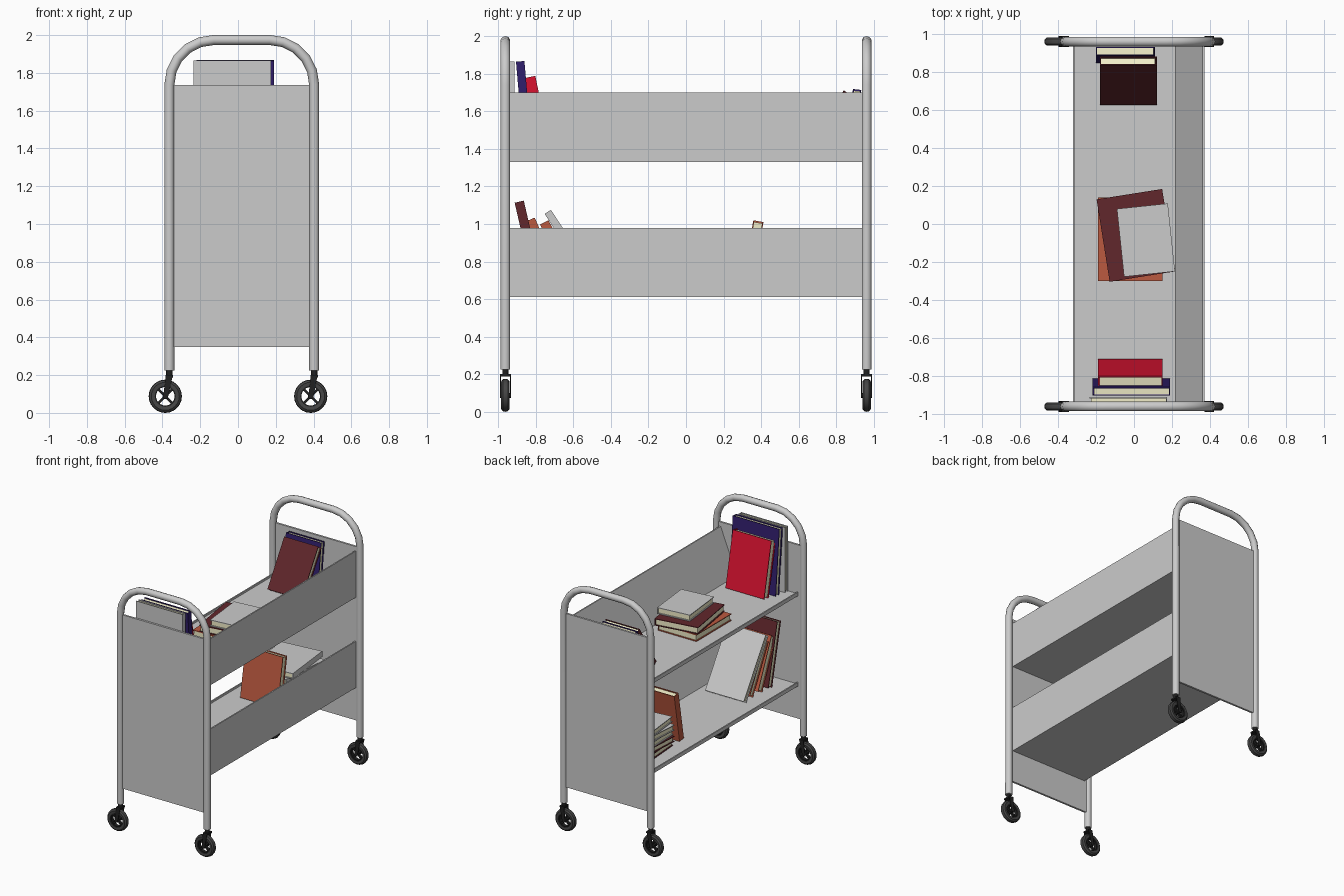
import bpy, math
from mathutils import Matrix, Vector

if "Cube" in bpy.data.objects:
    bpy.data.objects.remove(bpy.data.objects["Cube"])


def material(name, rgb):
    m = bpy.data.materials.new(name)
    m.diffuse_color = (*rgb, 1)
    m.use_nodes = True
    m.node_tree.nodes["Principled BSDF"].inputs["Base Color"].default_value = m.diffuse_color
    return m


RED = material("red_cover", (0.70, 0.006, 0.03))
NAVY = material("navy_cover", (0.03, 0.013, 0.15))
BROWN = material("brown_cover", (0.12, 0.02, 0.025))
ORANGE = material("orange_cover", (0.50, 0.10, 0.05))
CREAM = material("paper", (0.88, 0.85, 0.58))
RUBBER = material("rubber", (0.06, 0.06, 0.06))
BLACK = material("black_metal", (0.015, 0.015, 0.015))


def mesh_object(name, verts, faces, mats=(), face_mats=None):
    me = bpy.data.meshes.new(name)
    me.from_pydata(verts, [], faces)
    for m in mats:
        me.materials.append(m)
    if face_mats:
        for p, i in zip(me.polygons, face_mats):
            p.material_index = i
    ob = bpy.data.objects.new(name, me)
    bpy.context.collection.objects.link(ob)
    return ob


BOX_FACES = [(0, 2, 3, 1), (4, 5, 7, 6), (0, 1, 5, 4), (2, 6, 7, 3), (0, 4, 6, 2), (1, 3, 7, 5)]


def box_verts(x, y, z):
    return [(a, b, c) for c in z for b in y for a in x]


def box(name, x, y, z, mat=None):
    return mesh_object(name, box_verts(x, y, z), BOX_FACES, [mat] if mat else [])


def extrude_y(name, profile, y0, y1, mat=None):
    n = len(profile)
    verts = [(x, y, z) for y in (y0, y1) for x, z in profile]
    faces = [tuple(range(n)), tuple(range(2 * n - 1, n - 1, -1))]
    faces += [(i, i + n, (i + 1) % n + n, (i + 1) % n) for i in range(n)]
    return mesh_object(name, verts, faces, [mat] if mat else [])


def lathe_y(name, profile, centre, segs, mat):
    # closed (radius, y) profile turned about the y axis
    n = len(profile)
    verts, faces = [], []
    for s in range(segs):
        a = 2 * math.pi * s / segs
        for r, y in profile:
            verts.append((centre[0] + r * math.cos(a), centre[1] + y, centre[2] + r * math.sin(a)))
        t = (s + 1) % segs
        for i in range(n):
            j = (i + 1) % n
            faces.append((s * n + i, s * n + j, t * n + j, t * n + i))
    return smooth(mesh_object(name, verts, faces, [mat]))


def smooth(ob, angle=35):
    bpy.ops.object.select_all(action='DESELECT')
    ob.select_set(True)
    bpy.context.view_layer.objects.active = ob
    bpy.ops.object.shade_smooth_by_angle(angle=math.radians(angle))
    return ob


# Bent tube frames and end panels
CX, HALF, BEND, TUBE, END = 0.02, 0.383, 0.235, 0.0265, 0.962


def tube(name, pts, radius, mat=None):
    cu = bpy.data.curves.new(name, 'CURVE')
    cu.dimensions = '3D'
    cu.bevel_depth, cu.bevel_resolution, cu.use_fill_caps = radius, 3, True
    sp = cu.splines.new('POLY')
    sp.points.add(len(pts) - 1)
    for p, co in zip(sp.points, pts):
        p.co = (*co, 1)
    ob = bpy.data.objects.new(name, cu)
    bpy.context.collection.objects.link(ob)
    bpy.ops.object.select_all(action='DESELECT')
    ob.select_set(True)
    bpy.context.view_layer.objects.active = ob
    bpy.ops.object.convert(target='MESH')
    ob = bpy.context.view_layer.objects.active
    if mat:
        ob.data.materials.append(mat)
    return smooth(ob, 45)


for s, end in ((-1, "front"), (1, "back")):
    pts = [(CX - HALF, s * END, 0.225)]
    for cx, start in ((CX - HALF + BEND, 180), (CX + HALF - BEND, 90)):
        for k in range(6):
            a = math.radians(start - 18 * k)
            pts.append((cx + BEND * math.cos(a), s * END, 1.974 - BEND + BEND * math.sin(a)))
    pts.append((CX + HALF, s * END, 0.225))
    tube(end + "_frame", pts, TUBE)
    box(end + "_end_panel", (-0.345, 0.385), (s * END - 0.008, s * END + 0.008), (0.35, 1.735))

# Shelf troughs: flat floor, sloped inner back, upright outer back
for name, b in (("lower_shelf", 0.61), ("upper_shelf", 1.33)):
    extrude_y(name, [(-0.322, b), (0.372, b), (0.372, b + 0.37), (0.362, b + 0.37),
                     (0.22, b + 0.015), (-0.312, b + 0.015), (-0.312, b + 0.03), (-0.322, b + 0.03)],
              -END + 0.006, END - 0.006)

# Casters: tyre, rim, hub, four spokes, fork
for sy, end in ((-1, "front"), (1, "back")):
    for sx, side in ((-1, "left"), (1, "right")):
        n = f"{end}_{side}_"
        x, y, z = sx * 0.385, sy * END, 0.088
        leg = CX + sx * HALF
        lathe_y(n + "tyre", [(0.056, -0.02), (0.074, -0.022), (0.085, -0.013), (0.088, 0),
                             (0.085, 0.013), (0.074, 0.022), (0.056, 0.02)], (x, y, z), 24, RUBBER)
        lathe_y(n + "rim", [(0.049, -0.014), (0.057, -0.014), (0.057, 0.014), (0.049, 0.014)],
                (x, y, z), 24, BLACK)
        tube(n + "axle", [(x, y - 0.029, z), (x, y + 0.029, z)], 0.014, BLACK)
        for k in range(2):
            sp = box(n + "spoke", (-0.052, 0.052), (-0.01, 0.01), (-0.007, 0.007), BLACK)
            sp.matrix_world = Matrix.Translation((x, y, z)) @ Matrix.Rotation(math.radians(45 + 90 * k), 4, 'Y')
        for s in (-1, 1):
            extrude_y(n + "fork_side", [(x - 0.013, z - 0.012), (x + 0.013, z - 0.012),
                                        (leg + 0.018, 0.2), (leg - 0.018, 0.2)],
                      y + s * 0.024, y + s * 0.029, BLACK)
        box(n + "fork_top", (leg - 0.02, leg + 0.02), (y - 0.029, y + 0.029), (0.188, 0.2), BLACK)
        tube(n + "stem", [(leg, y, 0.19), (leg, y, 0.235)], 0.017, BLACK)


# Books: two covers and a spine around a paper block
def book(name, w, h, t, matrix, cover=None, spine=1, y0=0.0):
    c, lip = 0.006, 0.008
    hw = w / 2
    sx = sorted((spine * hw, spine * (hw - c)))
    px = sorted((spine * (hw - c), -spine * (hw - lip)))
    parts = [((-hw, hw), (y0, y0 + c), (0, h)), ((-hw, hw), (y0 + t - c, y0 + t), (0, h)),
             (sx, (y0 + c, y0 + t - c), (0, h)), (px, (y0 + c, y0 + t - c), (lip, h - lip))]
    verts, faces, fm = [], [], []
    for k, p in enumerate(parts):
        faces += [tuple(i + len(verts) for i in f) for f in BOX_FACES]
        verts += box_verts(*p)
        fm += [1 if k == 3 else 0] * 6
    ob = mesh_object(name, verts, faces, [], None)
    ob.data.materials.append(cover)
    ob.data.materials.append(CREAM)
    for p, i in zip(ob.data.polygons, fm):
        p.material_index = i
    ob.matrix_world = matrix


def standing(name, x, y, z, w, h, t, lean, cover=None, spine=1):
    # positive lean tips the top towards -y; the book pivots on its lower edge
    m = Matrix.Translation((x, y, z)) @ Matrix.Rotation(math.radians(lean), 4, 'X')
    book(name, w, h, t, m, cover, spine, 0.0 if lean >= 0 else -t)


def lying(name, x, y, z, w, h, t, turn, cover=None):
    m = (Matrix.Translation((x, y, z)) @ Matrix.Rotation(math.radians(turn), 4, 'Z')
         @ Matrix.Rotation(math.radians(90), 4, 'X') @ Matrix.Translation((0, 0, -h / 2)))
    book(name, w, h, t, m, cover, 1)


UP, LOW = 1.346, 0.626
# Upper shelf, front end
standing("upper_grey_book", -0.03, -0.948, UP, 0.41, 0.52, 0.035, 0)
standing("upper_navy_book", -0.015, -0.86, UP, 0.41, 0.52, 0.045, 5, NAVY)
standing("upper_red_book", -0.02, -0.77, UP, 0.34, 0.44, 0.06, 12, RED)
# Upper shelf, back end
standing("upper_back_navy_book", -0.045, 0.895, UP, 0.31, 0.37, 0.045, -6, NAVY, -1)
standing("upper_back_brown_book", -0.03, 0.67, UP, 0.30, 0.40, 0.05, -32, BROWN, -1)
# Upper shelf, centre stack
lying("stack_orange_book", -0.02, -0.08, UP, 0.34, 0.44, 0.055, 0, ORANGE)
lying("stack_brown_book", 0.01, -0.06, UP + 0.056, 0.35, 0.44, 0.055, 9, BROWN)
lying("stack_grey_book", 0.063, -0.085, UP + 0.112, 0.27, 0.36, 0.05, 6)
# Lower shelf, front end
standing("lower_brown_book", -0.01, -0.80, LOW, 0.38, 0.50, 0.05, 13, BROWN)
standing("lower_orange_book_a", -0.02, -0.69, LOW, 0.34, 0.42, 0.06, 24, ORANGE)
standing("lower_orange_book_b", -0.02, -0.58, LOW, 0.33, 0.42, 0.05, 28, ORANGE)
standing("lower_grey_book", -0.03, -0.475, LOW, 0.34, 0.51, 0.04, 33)
# Lower shelf, back stack and the book leaning on it
for k, (turn, cover) in enumerate(((4, BROWN), (-3, BROWN), (2, None), (-4, None), (6, None))):
    lying(f"back_stack_book_{k + 1}", -0.03, 0.66, LOW + k * 0.046, 0.34, 0.44, 0.045, turn, cover)
standing("lower_leaning_book", -0.02, 0.345, LOW, 0.33, 0.39, 0.055, -10, ORANGE, -1)
